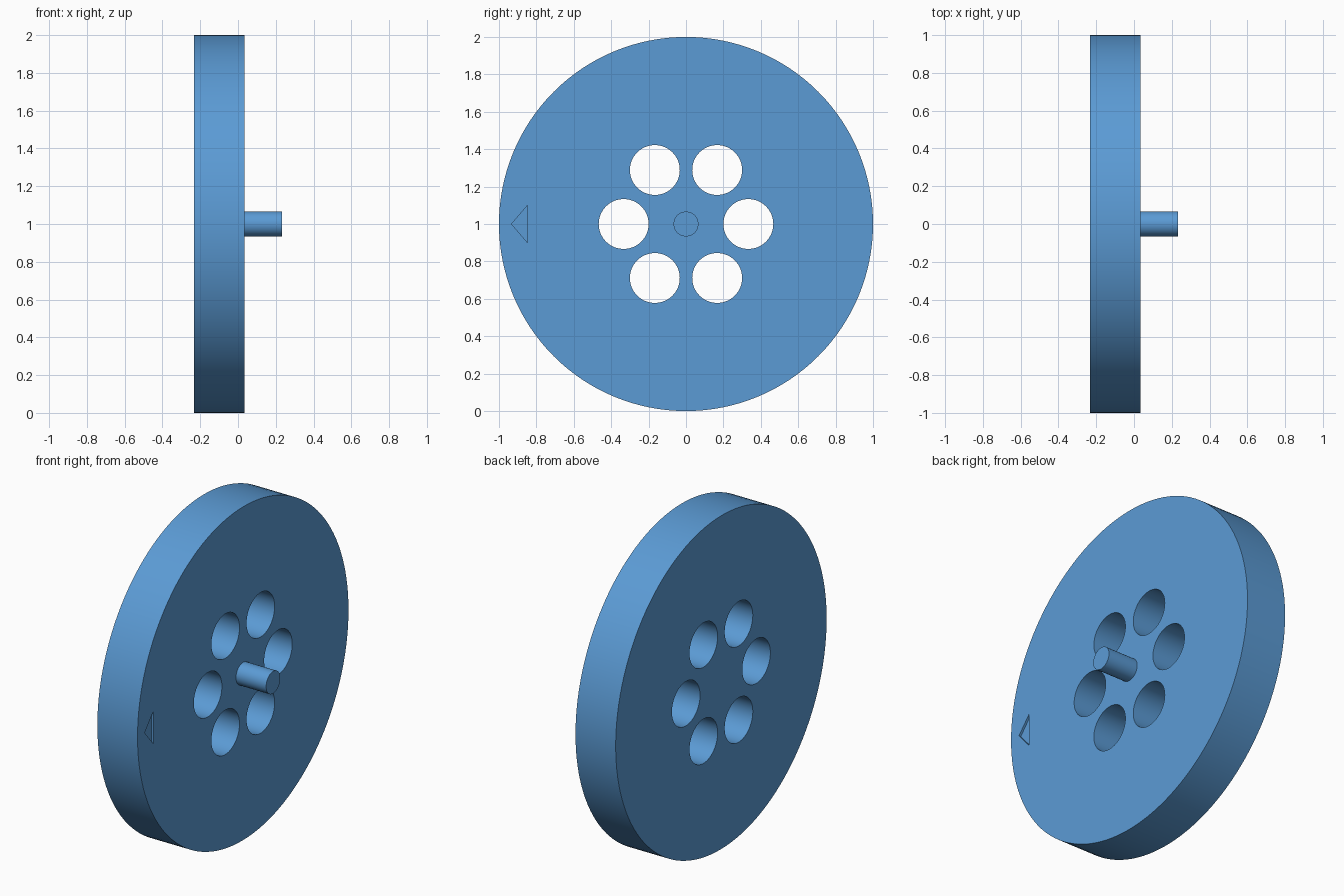
import bpy, bmesh
from math import sin, cos, pi, radians

if "Cube" in bpy.data.objects:
    bpy.data.objects.remove(bpy.data.objects["Cube"])

BACK, FACE, TIP = -0.2333, 0.0333, 0.2333   # x positions along the axle

# Blue finish for every part
blue = bpy.data.materials.new("blue")
blue.diffuse_color = (0.105, 0.328, 0.665, 1)
blue.use_nodes = True
blue.node_tree.nodes["Principled BSDF"].inputs["Base Color"].default_value = blue.diffuse_color


def prism(name, points, x0, x1):
    """Extrude a (y, z) outline along x from x0 to x1."""
    bm = bmesh.new()
    base = bm.faces.new([bm.verts.new((x0, y, z)) for y, z in points])
    new = bmesh.ops.extrude_face_region(bm, geom=[base])["geom"]
    verts = [v for v in new if isinstance(v, bmesh.types.BMVert)]
    bmesh.ops.translate(bm, vec=(x1 - x0, 0, 0), verts=verts)
    bmesh.ops.recalc_face_normals(bm, faces=bm.faces)
    mesh = bpy.data.meshes.new(name)
    bm.to_mesh(mesh)
    bm.free()
    mesh.materials.append(blue)
    obj = bpy.data.objects.new(name, mesh)
    bpy.context.collection.objects.link(obj)
    return obj


def circle(y, z, r, n):
    return [(y + r * cos(2 * pi * i / n), z + r * sin(2 * pi * i / n)) for i in range(n)]


def activate(obj):
    bpy.ops.object.select_all(action='DESELECT')
    obj.select_set(True)
    bpy.context.view_layer.objects.active = obj


def cut(obj, cutter):
    cutter.hide_render = True
    mod = obj.modifiers.new("cut", 'BOOLEAN')
    mod.operation, mod.solver, mod.object = 'DIFFERENCE', 'EXACT', cutter
    activate(obj)
    bpy.ops.object.modifier_apply(modifier=mod.name)
    bpy.data.objects.remove(cutter)


# Wheel disc
disc = prism("wheel_disc", circle(0, 1, 1, 128), BACK, FACE)

# Ring of six through holes
for k in range(6):
    a = k * pi / 3
    hole = circle(0.3333 * cos(a), 1 + 0.3333 * sin(a), 0.1333, 64)
    cut(disc, prism("hole_cutter", hole, BACK - 0.1, FACE + 0.1))

# Shallow triangular pointer recess near the rim
cut(disc, prism("pointer_cutter", [(-0.933, 1), (-0.847, 0.9), (-0.847, 1.1)],
                FACE - 0.013, FACE + 0.1))

# Axle stub on the outer face
axle = prism("axle_stub", circle(0, 1, 0.0667, 48), FACE - 0.005, TIP)

for obj in (disc, axle):
    activate(obj)
    bpy.ops.object.shade_smooth_by_angle(angle=radians(30))
